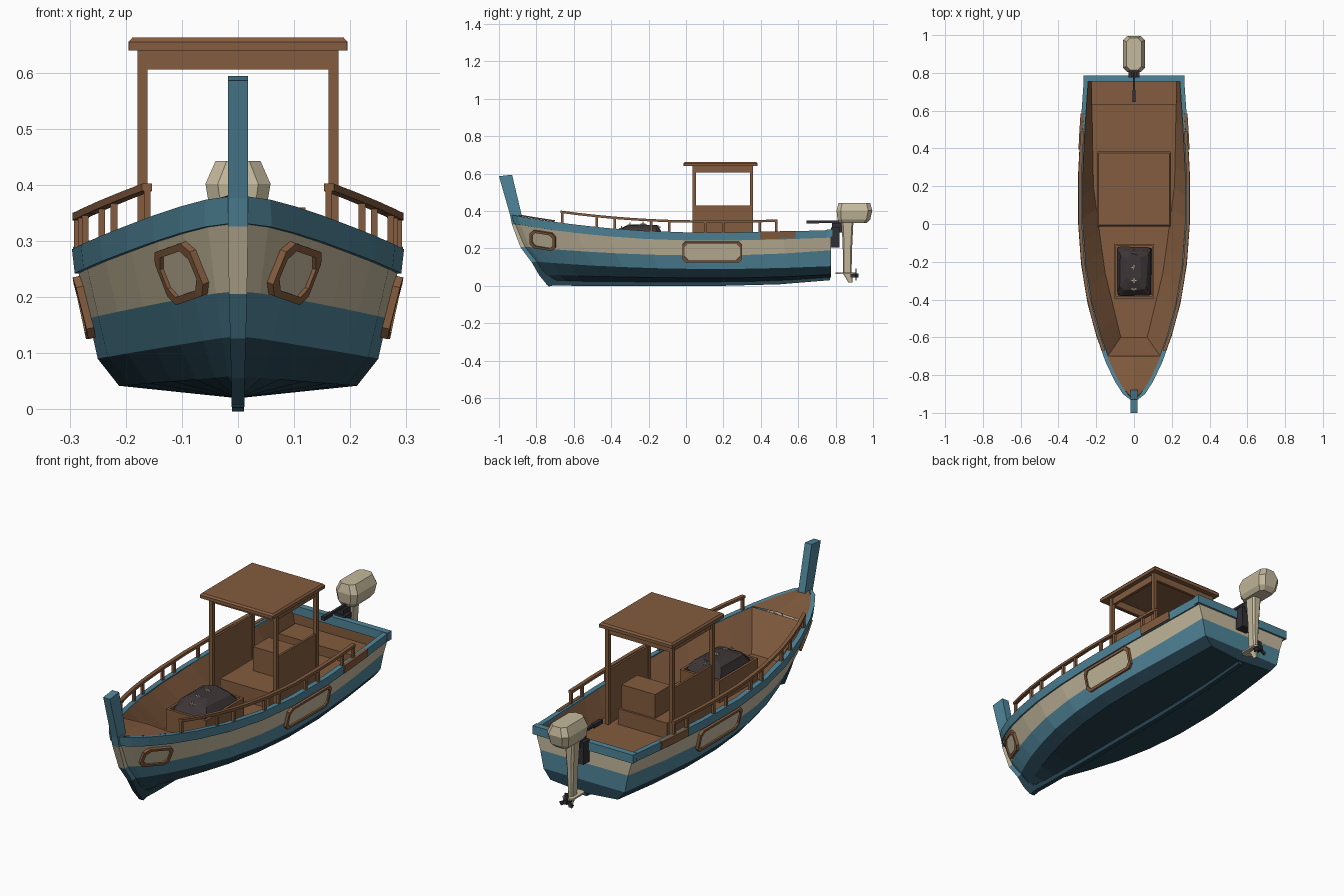
import bpy, bmesh, math, random
from mathutils import Vector, Matrix

random.seed(3)
if "Cube" in bpy.data.objects:
    bpy.data.objects.remove(bpy.data.objects["Cube"])


def material(name, r, g, b):
    m = bpy.data.materials.new(name)
    m.use_nodes = True
    m.diffuse_color = (r, g, b, 1)
    m.node_tree.nodes["Principled BSDF"].inputs["Base Color"].default_value = (r, g, b, 1)
    return m


TEAL = material("teal paint", .08, .235, .32)
CREAM = material("cream paint", .56, .49, .34)
NAVY = material("dark bottom paint", .019, .055, .08)
WOOD = material("brown wood", .23, .108, .05)
NET = material("dark netting", .048, .037, .039)
METAL = material("dark metal", .03, .03, .036)


def mesh(name, verts, faces, mats, ids=None, facing=None):
    """Make an object; facing = z sign that an open shell should mostly have."""
    me = bpy.data.meshes.new(name)
    me.from_pydata([tuple(v) for v in verts], [], faces)
    for m in mats:
        me.materials.append(m)
    if ids:
        for p, i in zip(me.polygons, ids):
            p.material_index = i
    bm = bmesh.new()
    bm.from_mesh(me)
    bmesh.ops.recalc_face_normals(bm, faces=bm.faces)
    if facing and sum(f.normal.z * f.calc_area() for f in bm.faces) * facing < 0:
        bmesh.ops.reverse_faces(bm, faces=bm.faces)
    bm.to_mesh(me)
    bm.free()
    ob = bpy.data.objects.new(name, me)
    bpy.context.scene.collection.objects.link(ob)
    return ob


def loft(name, rings, mats, ids=None, caps=True):
    """Skin closed rings of equal length; ids holds one index per span."""
    n = len(rings[0])
    faces, mi = [], []
    for i in range(len(rings) - 1):
        for k in range(n):
            faces.append((i*n + k, i*n + (k+1) % n, (i+1)*n + (k+1) % n, (i+1)*n + k))
            mi.append(ids[i] if ids else 0)
    if caps:
        faces += [tuple(range(n)), tuple(range((len(rings)-1)*n, len(rings)*n))]
        mi += [mi[0], mi[-1]]
    return mesh(name, [v for r in rings for v in r], faces, mats, mi)


def box(name, x, y, z, mat, turn=None):
    c = Vector((sum(x) / 2, sum(y) / 2, sum(z) / 2))
    rings = [[Vector((px, py, pz)) for px, py in ((x[0], y[0]), (x[1], y[0]), (x[1], y[1]), (x[0], y[1]))] for pz in z]
    if turn:
        rot = Matrix.Rotation(turn[0], 3, turn[1])
        rings = [[c + rot @ (v - c) for v in r] for r in rings]
    return loft(name, rings, [mat])


def octagon(a0, a1, b0, b1, c):
    return [(a0+c, b0), (a1-c, b0), (a1, b0+c), (a1, b1-c), (a1-c, b1), (a0+c, b1), (a0, b1-c), (a0, b0+c)]


def stack(name, levels, mat, jitter=0):
    """Chamfered rectangles (z, half width, y0, y1, chamfer) stacked upward."""
    j = lambda: random.uniform(-jitter, jitter)
    return loft(name, [[(x+j(), y+j(), z+j()) for x, y in octagon(-w, w, y0, y1, c)] for z, w, y0, y1, c in levels], [mat])


def interp(xs, ys, x):
    for i in range(len(xs) - 1):
        if x <= xs[i+1] or i == len(xs) - 2:
            t = max(0, min(1, (x - xs[i]) / (xs[i+1] - xs[i])))
            return ys[i] + t * (ys[i+1] - ys[i])


# Hull shape: plan curve and rows from keel to rail
S = [0, .02, .06, .12, .2, .3, .42, .55, .7, .85, 1]
PLAN = [.04, .19, .34, .505, .672, .83, .945, 1, 1, .955, .895]
# stem y, half width, fullness, z at bow / middle / stern
ROWS = [(-.73, 0, 1, .02, .02, .045), (-.765, .212, 1.5, .06, .042, .06), (-.81, .25, 1.3, .13, .09, .105),
        (-.87, .266, 1.15, .21, .162, .19), (-.92, .285, 1, .335, .246, .262), (-.935, .294, 1, .38, .285, .298)]


def row_point(j, s):
    y0, w, power, zb, zm, zs = ROWS[j]
    z = zm + ((zb-zm) * (1 - s/.6)**2 if s < .6 else (zs-zm) * ((s-.6)/.4)**2)
    return Vector((w * interp(S, PLAN, s)**power, y0 + (.775 - y0) * s, z))


def at_y(j, y):
    return row_point(j, (y - ROWS[j][0]) / (.775 - ROWS[j][0]))


def surf(y, z):
    pts = [at_y(j, y) for j in range(6)]
    return interp([p.z for p in pts], [p.x for p in pts], z)


# Hull skin with painted bands and transom
n = len(S)
verts, faces, ids = [], [], []
band = [0, 0, 1, 2]
for side in (1, -1):
    for j in range(5):
        for s in S:
            p = row_point(j, s)
            verts.append((p.x * side, p.y, p.z))
for h in (0, 5):
    for j in range(4):
        for i in range(n - 1):
            a = (h + j) * n + i
            faces.append((a, a + 1, a + n + 1, a + n))
            ids.append(band[j])
for j in range(4):
    a, b = j*n + n - 1, (5+j)*n + n - 1
    faces.append((a, a + n, b + n, b))
    ids.append(band[j])
hull = mesh("hull", verts, faces, [NAVY, TEAL, CREAM], ids, -1)
bm = bmesh.new()
bm.from_mesh(hull.data)
bmesh.ops.remove_doubles(bm, verts=bm.verts, dist=.0001)
bmesh.ops.recalc_face_normals(bm, faces=bm.faces)
if sum(f.normal.z * f.calc_area() for f in bm.faces) > 0:
    bmesh.ops.reverse_faces(bm, faces=bm.faces)
bm.to_mesh(hull.data)
bm.free()

# Stem and keel: a bar that follows the painted bands
stem = [(-1, -.93, .59, .018), (-.94, -.88, .38, .018), (-.93, -.87, .33, .018), (-.885, -.83, .21, .016),
        (-.825, -.78, .13, .014), (-.785, -.73, .06, .012), (-.735, -.7, 0, .011)]
loft("stem_post", [[(-w, a, z - .004), (w, a, z - .004), (w, b, z + .004), (-w, b, z + .004)] for a, b, z, w in stem],
     [TEAL, CREAM, NAVY], [0, 0, 1, 0, 2, 2])
loft("keel", [[(-.011, y, z), (.011, y, z), (.011, y, z + .04), (-.011, y, z + .04)]
              for y, z in ((-.745, .004), (-.6, 0), (.2, 0), (.5, .008), (.77, .03))], [NAVY])

# Gunwales, hand rails, plates: both sides
for side, tag in ((1, "left"), (-1, "right")):
    rings = []
    for s in S:
        lo, hi = row_point(4, s), row_point(5, s)
        inner = max(hi.x - .022, 0)
        rings.append([(side * x, y, z) for x, y, z in ((lo.x + .006, lo.y, lo.z - .004), (hi.x + .002, hi.y, hi.z),
                                                       (inner, hi.y, hi.z), (inner, lo.y, lo.z - .004))])
    loft("gunwale_" + tag, rings, [TEAL])

    rings = []
    for i in range(13):
        p = at_y(5, -.67 + 1.16 * i / 12)
        x, z = p.x - .008, p.z + .058
        rings.append([(side * (x + a), p.y, z + b) for a, b in ((-.009, -.006), (.009, -.006), (.009, .007), (-.009, .007))])
        if i % 12 == 0 or i % 3 != 1:
            y = min(max(p.y, -.662), .482)
            box("rail_post_" + tag, (side*x - .006, side*x + .006), (y - .007, y + .007), (p.z - .005, z), WOOD)
    loft("hand_rail_" + tag, rings, [WOOD])

    # Wooden rubbing block let into the gunwale
    rings = []
    for y in (.395, .49, .585):
        lo, hi = at_y(4, y), at_y(5, y)
        rings.append([(side * x, y, z) for x, z in ((lo.x - .01, lo.z), (lo.x + .011, lo.z), (hi.x + .007, hi.z + .002), (hi.x - .01, hi.z + .002))])
    loft("rubbing_block_" + tag, rings, [WOOD])

    # Framed plates on the hull side
    for name, y0, y1, z0, z1, slope in (("side_plate", -.02, .3, .128, .238, 0), ("bow_plate", -.83, -.695, .198, .292, -.16)):
        yc, zc, e = (y0 + y1) / 2, (z0 + z1) / 2, .02
        nrm = Vector((1, (surf(yc - e, zc) - surf(yc + e, zc)) / (2*e), (surf(yc, zc - e) - surf(yc, zc + e)) / (2*e))).normalized()

        def outline(inset, off):
            pts = []
            for y, z in octagon(y0 + inset, y1 - inset, z0 + inset, z1 - inset, .018):
                z += slope * (y - yc)
                v = Vector((surf(y, z), y, z)) + nrm * off
                pts.append((v.x * side, v.y, v.z))
            return pts
        loft(name + "_frame_" + tag, [outline(0, -.004), outline(0, .013), outline(.012, .013), outline(.012, -.004)], [WOOD], caps=False)
        loft(name + "_panel_" + tag, [outline(.01, -.002), outline(.01, .006)], [CREAM])

# Stern cap
box("stern_cap", (-.268, .268), (.755, .785), (.26, .301), TEAL)

# Inner tub: sloping sides, floor, front bulkhead
FLOOR = .17
verts, faces, m = [], [], 13
for i in range(m):
    t = i / (m - 1)
    p = at_y(5, -.7 + 1.46 * t)
    yf = -.6 + 1.36 * t
    xf = interp([-.6, -.25, .2, .76], [.07, .155, .215, .225], yf)
    verts += [(p.x - .02, p.y, p.z - .002), (xf, yf, FLOOR), (-xf, yf, FLOOR), (-p.x + .02, p.y, p.z - .002)]
for i in range(m - 1):
    for k in range(3):
        faces.append((4*i + k, 4*i + k + 1, 4*i + k + 5, 4*i + k + 4))
faces += [(0, 1, 2, 3), (4*m - 4, 4*m - 3, 4*m - 2, 4*m - 1)]
mesh("inner_deck", verts, faces, [WOOD], facing=1)

# Foredeck with a slight crown
verts, faces = [], []
ys = [-.925, -.87, -.8, -.7]
for y in ys:
    p = at_y(5, y)
    x = max(p.x - .018, .004)
    verts += [(x, y, p.z + .001), (0, y, p.z + .009), (-x, y, p.z + .001)]
for i in range(len(ys) - 1):
    for k in (0, 1):
        faces.append((3*i + k, 3*i + k + 1, 3*i + k + 4, 3*i + k + 3))
mesh("foredeck", verts, faces, [WOOD], facing=1)
box("stern_bench", (-.225, .225), (.63, .757), (FLOOR, .215), WOOD)

# Cabin: posts, side panels, roof frame, roof, seat
for sx in (1, -1):
    for y in (.045, .35):
        box("cabin_post", (sx*.17 - .009, sx*.17 + .009), (y - .009, y + .009), (FLOOR, .64), WOOD)
    box("cabin_side_panel", (sx*.17 - .005, sx*.17 + .005), (.05, .345), (FLOOR, .43), WOOD)
    box("roof_side_beam", (sx*.165 - .007, sx*.165 + .007), (.045, .35), (.606, .642), WOOD)
for y in (.045, .35):
    box("roof_cross_beam", (-.165, .165), (y - .007, y + .007), (.606, .642), WOOD)
stack("cabin_roof", [(.64, .195, -.013, .383, .001), (.655, .195, -.013, .383, .001), (.663, .188, -.006, .376, .001)], WOOD)
box("cabin_step", (-.13, .13), (.05, .33), (FLOOR, .245), WOOD)
box("helm_seat", (-.06, .12), (.2, .32), (.245, .36), WOOD)

# Crate of netting with small floats
for sx in (1, -1):
    box("crate_side", (sx*.1 - .006, sx*.1 + .006), (-.395, -.105), (FLOOR, .275), WOOD)
for y in (-.389, -.111):
    box("crate_end", (-.1, .1), (y - .006, y + .006), (FLOOR, .275), WOOD)
stack("net_heap", [(.18, .09, -.38, -.12, .01), (.27, .09, -.38, -.12, .015), (.305, .07, -.35, -.14, .02),
                   (.325, .035, -.3, -.16, .02)], NET, .006)
for y, z in ((-.15, .312), (-.23, .33), (-.3, .325), (-.345, .306)):
    box("net_hook", (-.014, .014), (y - .003, y + .003), (z - .003, z + .004), CREAM)
    box("net_hook", (-.003, .003), (y - .014, y + .014), (z - .003, z + .004), CREAM)
    box("net_hook_pin", (-.003, .003), (y - .003, y + .003), (z - .02, z + .014), CREAM)

# Outboard motor
stack("motor_cowl", [(.335, .036, .82, .965, .015), (.355, .05, .81, .985, .02), (.402, .058, .805, .996, .022),
                     (.443, .04, .815, .985, .02)], CREAM)
stack("motor_leg", [(.06, .012, .84, .885, .006), (.2, .018, .838, .888, .008), (.34, .024, .832, .895, .008)], CREAM)
stack("motor_plate", [(.062, .028, .8, .91, .012), (.07, .028, .8, .91, .012)], CREAM)
stack("motor_skeg", [(.018, .003, .868, .89, .001), (.065, .008, .84, .89, .003)], CREAM)
box("motor_clamp", (-.03, .03), (.775, .822), (.205, .312), METAL)
box("motor_swivel", (-.015, .015), (.78, .85), (.285, .335), METAL)
box("tiller_arm", (-.006, .006), (.7, .83), (.336, .348), METAL)
box("tiller_grip", (-.009, .009), (.645, .71), (.332, .35), METAL)
box("propeller_hub", (-.01, .01), (.88, .922), (.045, .065), METAL)
for k in range(3):
    a = 2 * math.pi * k / 3
    cx, cz = .022 * math.sin(a), .055 + .022 * math.cos(a)
    box("propeller_blade", (cx - .009, cx + .009), (.905, .911), (cz - .016, cz + .016), METAL, (a, 'Y'))
